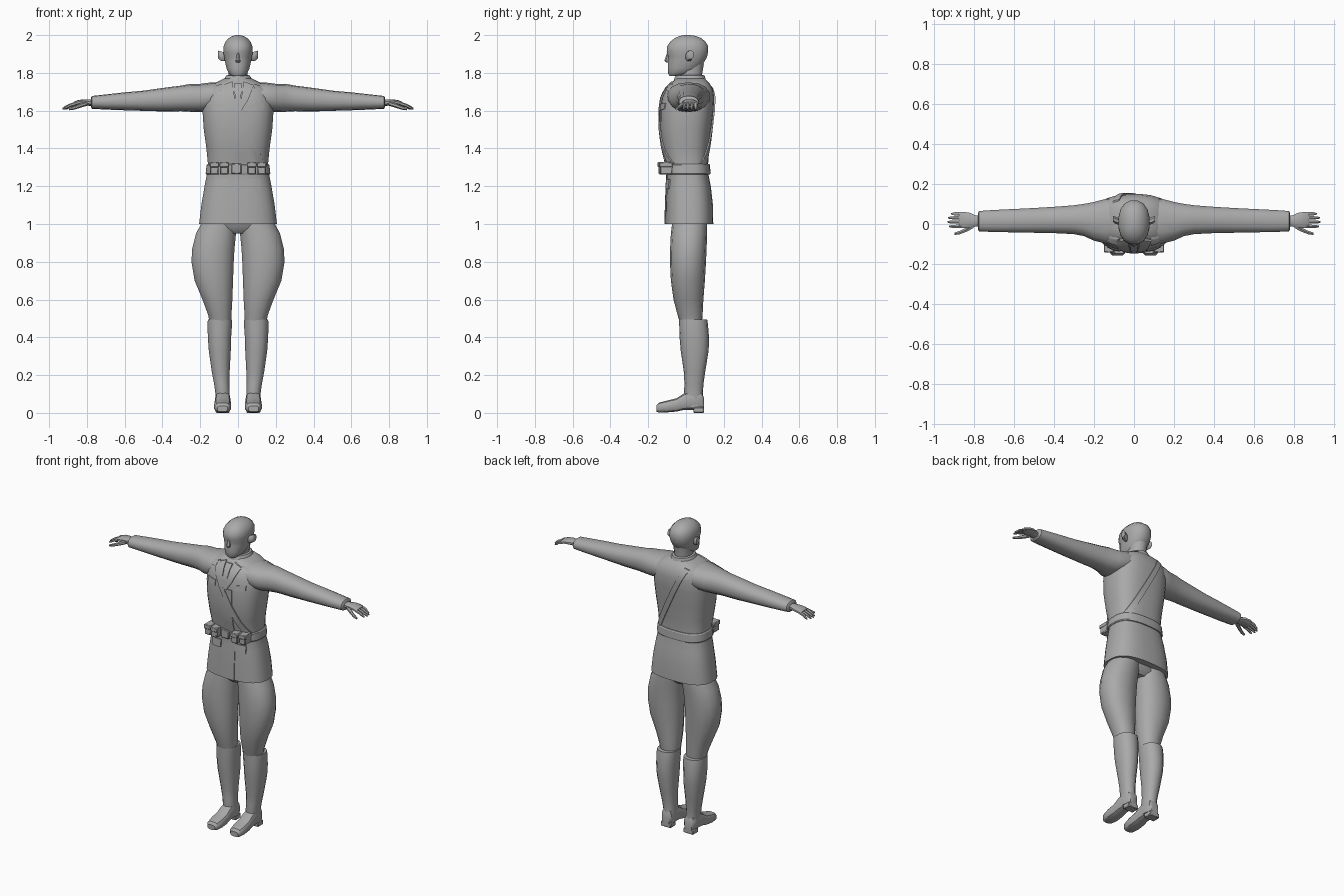
import bpy, bmesh, math
from mathutils import Vector

mat = bpy.data.materials.new("plain grey")
mat.diffuse_color = (0.4, 0.4, 0.4, 1)


def finish(name, bm, angle=38):
    bmesh.ops.recalc_face_normals(bm, faces=bm.faces)
    me = bpy.data.meshes.new(name)
    bm.to_mesh(me)
    bm.free()
    me.materials.append(mat)
    ob = bpy.data.objects.new(name, me)
    bpy.context.collection.objects.link(ob)
    bpy.ops.object.select_all(action='DESELECT')
    ob.select_set(True)
    bpy.context.view_layer.objects.active = ob
    bpy.ops.object.shade_smooth_by_angle(angle=math.radians(angle))
    return ob


def loft(name, axis, rings, n=14, e=2.4, s=1, angle=38):
    """Skin rings (position, a0, a1, b0, b1) along an axis; s=-1 mirrors in x."""
    bm = bmesh.new()
    rows = []
    for t, a0, a1, b0, b1 in rings:
        row = []
        for i in range(n):
            w = 2 * math.pi * (i + 0.5) / n
            c, d = math.cos(w), math.sin(w)
            a = (a0 + a1) / 2 + (a1 - a0) / 2 * math.copysign(abs(c) ** (2 / e), c)
            b = (b0 + b1) / 2 + (b1 - b0) / 2 * math.copysign(abs(d) ** (2 / e), d)
            p = {'z': (a, b, t), 'x': (t, a, b), 'y': (a, t, b)}[axis]
            row.append(bm.verts.new((p[0] * s, p[1], p[2])))
        rows.append(row)
    for r, q in zip(rows, rows[1:]):
        for i in range(n):
            j = (i + 1) % n
            bm.faces.new((r[i], r[j], q[j], q[i]))
    bm.faces.new(rows[0])
    bm.faces.new(rows[-1])
    return finish(name, bm, angle)


def box(name, x0, x1, y0, y1, z0, z1, bevel=0.006):
    bm = bmesh.new()
    bmesh.ops.create_cube(bm, size=1)
    for v in bm.verts:
        v.co = ((x0 + x1) / 2 + v.co.x * (x1 - x0), (y0 + y1) / 2 + v.co.y * (y1 - y0),
                (z0 + z1) / 2 + v.co.z * (z1 - z0))
    bmesh.ops.bevel(bm, geom=bm.edges[:], offset=bevel, segments=1, affect='EDGES')
    return finish(name, bm)


# jacket body: (height, half width, front, back)
BODY = [(1.0, .207, -.11, .145), (1.1, .195, -.108, .143), (1.2, .178, -.104, .132),
        (1.26, .166, -.10, .12), (1.32, .16, -.108, .118), (1.4, .168, -.128, .124),
        (1.5, .182, -.138, .134), (1.6, .189, -.138, .146), (1.67, .186, -.128, .15),
        (1.715, .168, -.108, .143), (1.745, .125, -.08, .125), (1.77, .075, -.055, .1)]
E = 2.7
jacket = loft("jacket", 'z', [(z, -w, w, f, b) for z, w, f, b in BODY], 28, E)


def skin(x, z, side, off):
    """Point on the jacket front (-1) or back (1), lifted by off."""
    z = min(max(z, BODY[0][0]), BODY[-1][0])
    for p, q in zip(BODY, BODY[1:]):
        if p[0] <= z <= q[0]:
            k = (z - p[0]) / (q[0] - p[0])
            w, f, b = (p[i] + (q[i] - p[i]) * k for i in (1, 2, 3))
            break
    r = max(0, 1 - min(1, abs(x) / w) ** E) ** (1 / E)
    return (f + b) / 2 + side * ((b - f) / 2 * r + off)


def patch(name, quad, side=-1, thick=0.006, m=3, k=6):
    """Thin cloth plate lying on the jacket; quad holds four (x, z) corners."""
    bm = bmesh.new()
    A, B, C, D = (Vector(p) for p in quad)
    layers = []
    for off in (-0.006, thick):
        g = []
        for j in range(k + 1):
            l, r = A.lerp(D, j / k), B.lerp(C, j / k)
            pts = [l.lerp(r, i / m) for i in range(m + 1)]
            g.append([bm.verts.new((p.x, skin(p.x, p.y, side, off), p.y)) for p in pts])
        layers.append(g)
    lo, hi = layers
    for g in layers:
        for j in range(k):
            for i in range(m):
                bm.faces.new((g[j][i], g[j][i + 1], g[j + 1][i + 1], g[j + 1][i]))
    rim = [(0, i) for i in range(m)] + [(j, m) for j in range(k)]
    rim += [(k, i) for i in range(m, 0, -1)] + [(j, 0) for j in range(k, 0, -1)]
    for (j, i), (b, a) in zip(rim, rim[1:] + rim[:1]):
        bm.faces.new((lo[j][i], lo[b][a], hi[b][a], hi[j][i]))
    return finish(name, bm, 30)


# jacket front overlap, flaps, lapels and tie
patch("front_overlap", [(-.03, 1.0), (.05, 1.0), (.05, 1.6), (-.01, 1.6)], k=16, thick=.004)
patch("tie", [(-.013, 1.6), (.013, 1.6), (.02, 1.745), (-.02, 1.745)], thick=.008)
for s in (-1, 1):
    patch("lapel", [(s * .005, 1.58), (s * .05, 1.65), (s * .085, 1.735), (s * .03, 1.755)], thick=.009)
    patch("hip_pocket_flap", [(s * .05, 1.19), (s * .12, 1.185), (s * .12, 1.235), (s * .05, 1.24)])
    patch("chest_pocket_flap", [(s * .07, 1.60), (s * .135, 1.61), (s * .135, 1.64), (s * .07, 1.635)], thick=.004)

# shoulder strap across chest and back
for side in (-1, 1):
    patch("cross_strap", [(.115, 1.30), (.145, 1.32), (-.075, 1.745), (-.105, 1.735)], side, .007, 2, 18)

# waist belt with buckle and pouches
loft("belt", 'z', [(1.262, -.168, .168, -.108, .127), (1.268, -.172, .172, -.112, .13),
                   (1.312, -.167, .167, -.115, .128), (1.318, -.162, .162, -.11, .124)], 28, E, 1, 25)
box("buckle", -.035, .018, -.124, -.1, 1.265, 1.32, .004)
for s in (-1, 1):
    for x, y in ((.073, -.146), (.125, -.138)):
        a, b = sorted((s * (x - .023), s * (x + .023)))
        box("pouch", a, b, y, -.07, 1.262, 1.322)
        box("pouch_lid", a - .002, b + .002, y - .004, -.07, 1.30, 1.328, .004)

# trouser seat
loft("trouser_seat", 'z', [(.95, -.1, .1, -.04, .07), (.98, -.17, .17, -.07, .10),
                           (1.03, -.18, .18, -.08, .11)], 18)

for s in (-1, 1):
    # flared breeches
    loft("breeches", 'z', [(.485, .035, .152, -.035, .085), (.52, .033, .16, -.045, .088),
                           (.6, .028, .19, -.066, .092), (.7, .024, .232, -.08, .1),
                           (.8, .02, .249, -.085, .106), (.87, .016, .245, -.084, .109),
                           (.95, .008, .225, -.08, .112), (1.0, .0, .198, -.074, .112),
                           (1.04, .0, .18, -.07, .11)], 14, 2.2, s, 32)
    # tall boots
    loft("boot_shaft", 'z', [(.03, .042, .118, .0, .093), (.1, .043, .12, -.012, .09),
                             (.15, .045, .127, -.008, .092), (.22, .043, .14, -.012, .102),
                             (.33, .037, .156, -.028, .12), (.4, .035, .161, -.034, .122),
                             (.47, .03, .163, -.036, .116), (.495, .03, .161, -.037, .112)], 14, 2.3, s, 35)
    loft("boot_foot", 'y', [(-.157, .055, .11, .006, .038), (-.145, .044, .12, .002, .054),
                            (-.10, .036, .127, .002, .066), (-.05, .037, .125, .006, .078),
                            (-.01, .04, .122, .015, .105), (.04, .042, .12, .015, .12),
                            (.085, .046, .116, .015, .11), (.095, .055, .108, .02, .08)], 12, 3, s, 35)
    a, b = sorted((s * .045, s * .118))
    box("boot_heel", a, b, .04, .095, 0, .03, .004)

    # sleeve with cuff
    loft("sleeve", 'x', [(.07, -.085, .12, 1.63, 1.748), (.14, -.10, .128, 1.60, 1.75),
                         (.2, -.085, .112, 1.592, 1.742), (.25, -.062, .102, 1.594, 1.742),
                         (.3, -.052, .095, 1.597, 1.733), (.4, -.047, .087, 1.596, 1.72),
                         (.5, -.045, .081, 1.599, 1.706), (.6, -.043, .076, 1.602, 1.697),
                         (.7, -.041, .071, 1.606, 1.686), (.772, -.038, .066, 1.61, 1.678),
                         (.778, -.03, .058, 1.617, 1.67)], 14, 2.3, s)
    patch("shoulder_tab", [(s * .085, 1.715), (s * .15, 1.70), (s * .14, 1.725), (s * .085, 1.742)], thick=.008)

    # hand: wrist, palm, fingers, thumb
    loft("palm", 'x', [(.76, -.014, .042, 1.623, 1.661), (.79, -.014, .044, 1.626, 1.66),
                       (.82, -.02, .058, 1.63, 1.66), (.85, -.022, .062, 1.628, 1.655),
                       (.872, -.02, .06, 1.624, 1.646)], 10, 2.4, s)
    for y, tip in ((.051, .912), (.031, .927), (.010, .93), (-.012, .922)):
        loft("finger", 'x', [(.86, y - .010, y + .010, 1.626, 1.648), (.89, y - .0095, y + .0095, 1.619, 1.637),
                             (tip - .012, y - .008, y + .008, 1.608, 1.624),
                             (tip, y - .004, y + .004, 1.606, 1.614)], 6, 2, s)
    loft("thumb", 'x', [(.80, -.022, .01, 1.626, 1.65), (.835, -.04, -.015, 1.615, 1.64),
                        (.87, -.053, -.033, 1.605, 1.625), (.895, -.056, -.042, 1.602, 1.615)], 6, 2, s)

    # ear
    loft("ear", 'x', [(.06, -.005, .025, 1.86, 1.905), (.09, -.002, .036, 1.862, 1.916),
                      (.104, .008, .042, 1.872, 1.92), (.106, .014, .036, 1.88, 1.912)], 8, 2.2, s)

# neck and collar
loft("neck", 'z', [(1.74, -.055, .055, -.045, .085), (1.79, -.052, .052, -.04, .085),
                   (1.85, -.055, .055, -.04, .095)], 14, 2.1)
loft("collar", 'z', [(1.735, -.088, .088, -.068, .112), (1.765, -.076, .076, -.066, .106),
                     (1.785, -.064, .064, -.056, .1), (1.788, -.056, .056, -.046, .092)], 16, 2.1, 1, 30)

# head with brow and nose
loft("head", 'z', [(1.783, -.03, .03, -.088, -.03), (1.797, -.05, .05, -.096, .03),
                   (1.825, -.062, .062, -.098, .075), (1.86, -.07, .07, -.097, .1),
                   (1.885, -.075, .075, -.095, .113), (1.91, -.079, .079, -.104, .119),
                   (1.94, -.078, .078, -.102, .119), (1.965, -.068, .068, -.085, .106),
                   (1.985, -.049, .049, -.06, .08), (1.996, -.028, .028, -.032, .05),
                   (2.0, -.01, .01, -.008, .022)], 16, 2.25)
loft("nose", 'z', [(1.856, -.013, .013, -.106, -.08), (1.865, -.015, .015, -.115, -.08),
                   (1.885, -.009, .009, -.108, -.08), (1.908, -.007, .007, -.1, -.08)], 6, 2)
